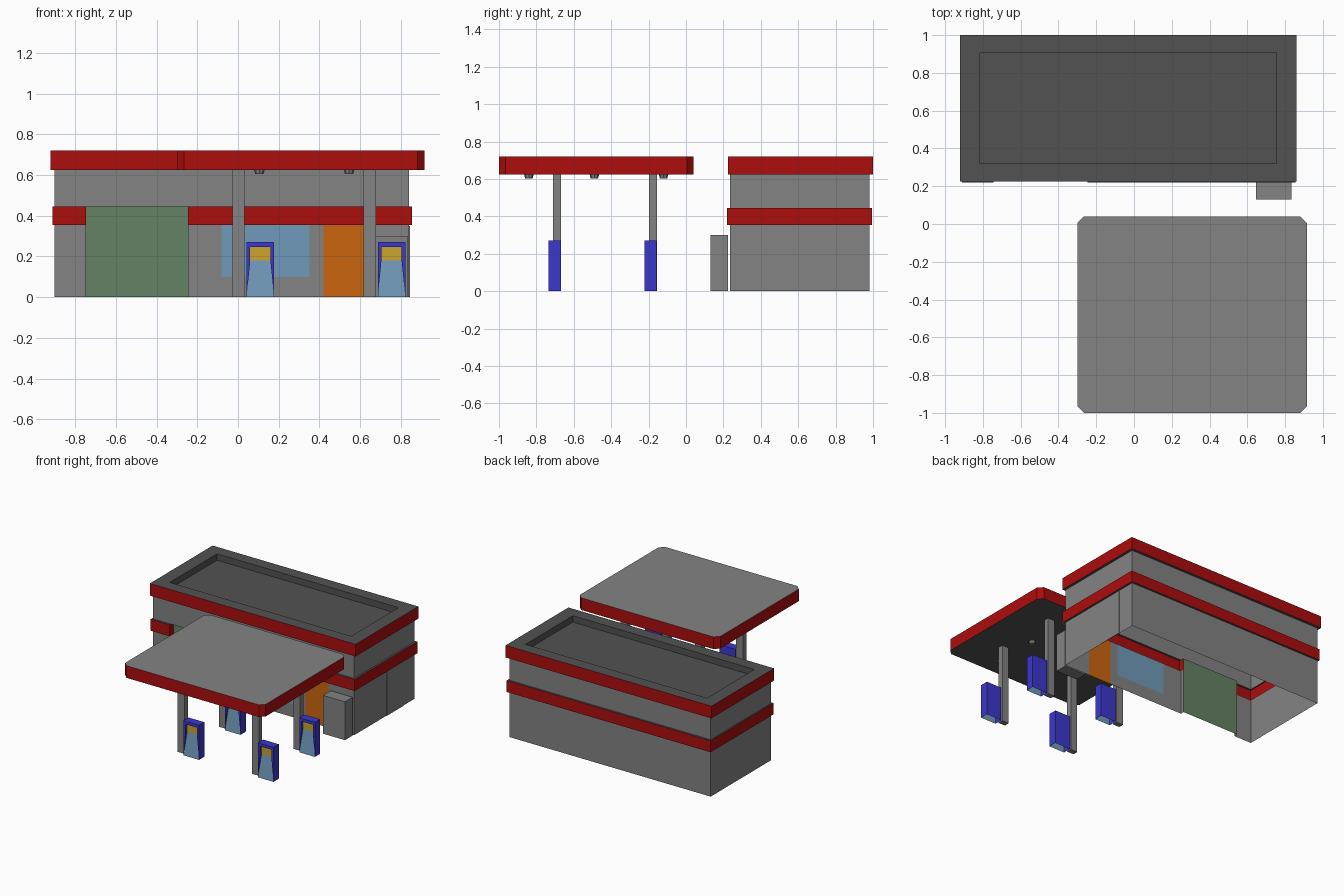
import bpy
import bmesh
from mathutils import Matrix

cube = bpy.data.objects.get("Cube")
if cube:
    bpy.data.objects.remove(cube, do_unlink=True)


def material(name, rgb):
    """Flat material from display colour values."""
    col = [((c / 255 + 0.055) / 1.055) ** 2.4 if c > 10 else c / 255 / 12.92 for c in rgb] + [1]
    m = bpy.data.materials.new(name)
    m.use_nodes = True
    m.diffuse_color = col
    m.node_tree.nodes["Principled BSDF"].inputs["Base Color"].default_value = col
    return m


GREY = material("concrete grey", (131, 131, 131))
DARK = material("roof dark grey", (82, 82, 82))
RED = material("trim red", (172, 13, 13))
GREEN = material("garage green", (100, 130, 100))
GLASS = material("pale blue", (113, 154, 186))
ORANGE = material("door orange", (203, 102, 14))
BLUE = material("pump blue", (60, 55, 204))
YELLOW = material("screen yellow", (204, 163, 45))


def finish(name, bm, mats):
    me = bpy.data.meshes.new(name)
    bm.to_mesh(me)
    bm.free()
    for m in mats:
        me.materials.append(m)
    ob = bpy.data.objects.new(name, me)
    bpy.context.collection.objects.link(ob)
    return ob


def box(name, mat, x, y, z):
    bm = bmesh.new()
    bmesh.ops.create_cube(bm, size=1)
    for v in bm.verts:
        v.co = [r[0] if c < 0 else r[1] for c, r in zip(v.co, (x, y, z))]
    return finish(name, bm, [mat])


# Building: one open-bottomed shell, lofted through rectangular rings
WALL = (-0.90, 0.84, 0.235, 0.98)
BAND = (-0.91, 0.855, 0.22, 0.995)
ROOF = (-0.92, 0.86, 0.225, 1.0)
WELL = (-0.815, 0.755, 0.32, 0.905)
GARAGE = (-0.745, -0.245)
GARAGE_Y = 0.265
OPENINGS = (-0.08, 0.35, 0.42, 0.62)

rings = [(0, WALL), (0.1, WALL), (0.355, WALL), (0.355, BAND), (0.445, BAND), (0.445, WALL),
         (0.625, WALL), (0.625, ROOF), (0.72, ROOF), (0.72, WELL), (0.67, WELL)]
row_mats = [GREY, GREY, DARK, RED, DARK, GREY, DARK, RED, DARK, DARK]
mats = [GREY, DARK, RED, GREEN, GLASS, ORANGE]

bm = bmesh.new()
loops = []
for z, (x0, x1, y0, y1) in rings:
    # the garage door sits back from the front up to the top of the band
    yg = GARAGE_Y if z < 0.45 and len(loops) < 5 else y0
    gl, gr = GARAGE
    pts = [(x0, y0), (gl, y0), (gl, yg), (gr, yg), (gr, y0)]
    pts += [(x, y0) for x in OPENINGS] + [(x1, y0), (x1, y1), (x0, y1)]
    loops.append([bm.verts.new((x, y, z)) for x, y in pts])

for i, (a, b) in enumerate(zip(loops, loops[1:])):
    n = len(a)
    for j in range(n):
        k = (j + 1) % n
        f = bm.faces.new((a[j], a[k], b[k], b[j]))
        m = row_mats[i]
        if j == 2 and i < 4:
            m = GREEN
        elif j == 5 and i == 1:
            m = GLASS
        elif j == 7 and i < 2:
            m = ORANGE
        f.material_index = mats.index(m)
bm.faces.new(loops[-1]).material_index = mats.index(DARK)
bmesh.ops.remove_doubles(bm, verts=bm.verts, dist=0.0001)
finish("shop_building", bm, mats)

# Side door and storage box
box("side_door", GREY, (0.84, 0.844), (0.635, 0.84), (0, 0.35))
box("storage_box", GREY, (0.645, 0.835), (0.13, 0.225), (0, 0.30))

# Canopy with cut corners
bm = bmesh.new()
x0, x1, y0, y1, c = -0.30, 0.915, -1.0, 0.04, 0.035
outline = [(x0 + c, y0), (x1 - c, y0), (x1, y0 + c), (x1, y1 - c),
           (x1 - c, y1), (x0 + c, y1), (x0, y1 - c), (x0, y0 + c)]
base = bm.faces.new([bm.verts.new((x, y, 0.625)) for x, y in outline])
top = bmesh.ops.extrude_face_region(bm, geom=[base], use_keep_orig=True)
bmesh.ops.translate(bm, vec=(0, 0, 0.095),
                    verts=[g for g in top["geom"] if isinstance(g, bmesh.types.BMVert)])
bmesh.ops.recalc_face_normals(bm, faces=bm.faces)
for f in bm.faces:
    f.material_index = 0 if f.normal.z > 0.5 else 2 if f.normal.z < -0.5 else 1
finish("canopy", bm, [GREY, RED, DARK])

# Canopy lamps
for x in (0.105, 0.545):
    for y in (-0.84, -0.49, -0.12):
        bm = bmesh.new()
        bmesh.ops.create_cone(bm, cap_ends=True, segments=8, radius1=0.02, radius2=0.026,
                              depth=0.022, matrix=Matrix.Translation((x, y, 0.615)))
        finish("canopy_lamp", bm, [GREY])


def pump(x, y):
    """Open-bottomed casing with a set-back screen and a sloping front panel."""
    w, d, h, inset, back = 0.135, 0.065, 0.27, 0.018, 0.02
    low, high = 0.18, 0.247
    bm = bmesh.new()

    def face(mat, *pts):
        bm.faces.new([bm.verts.new((x + px, y + py, pz)) for px, py, pz in pts]).material_index = mat

    l, r = inset, w - inset
    face(0, (0, d, 0), (0, d, h), (w, d, h), (w, d, 0))
    face(0, (0, 0, h), (w, 0, h), (w, d, h), (0, d, h))
    for s, e in ((0, l), (w, r)):
        face(0, (s, 0, 0), (s, 0, h), (s, d, h), (s, d, 0))
        face(0, (s, 0, 0), (e, 0, low), (e, 0, high), (s, 0, h))
        face(0, (s, 0, 0), (e, 0, low), (e, back, low))
        face(0, (e, 0, low), (e, 0, high), (e, back, high), (e, back, low))
    face(0, (l, 0, high), (r, 0, high), (w, 0, h), (0, 0, h))
    face(0, (l, 0, high), (r, 0, high), (r, back, high), (l, back, high))
    face(1, (0, 0, 0), (w, 0, 0), (r, back, low), (l, back, low))
    face(2, (l, back, low), (r, back, low), (r, back, high), (l, back, high))
    bmesh.ops.remove_doubles(bm, verts=bm.verts, dist=0.0001)
    bmesh.ops.recalc_face_normals(bm, faces=bm.faces)
    finish("fuel_pump", bm, [BLUE, GLASS, YELLOW])


# Columns, each with a pump beside it
for x in (-0.027, 0.617):
    for y in (-0.71, -0.198):
        box("canopy_column", GREY, (x, x + 0.06), (y, y + 0.042), (0, 0.63))
        pump(x + 0.069, y - 0.024)
